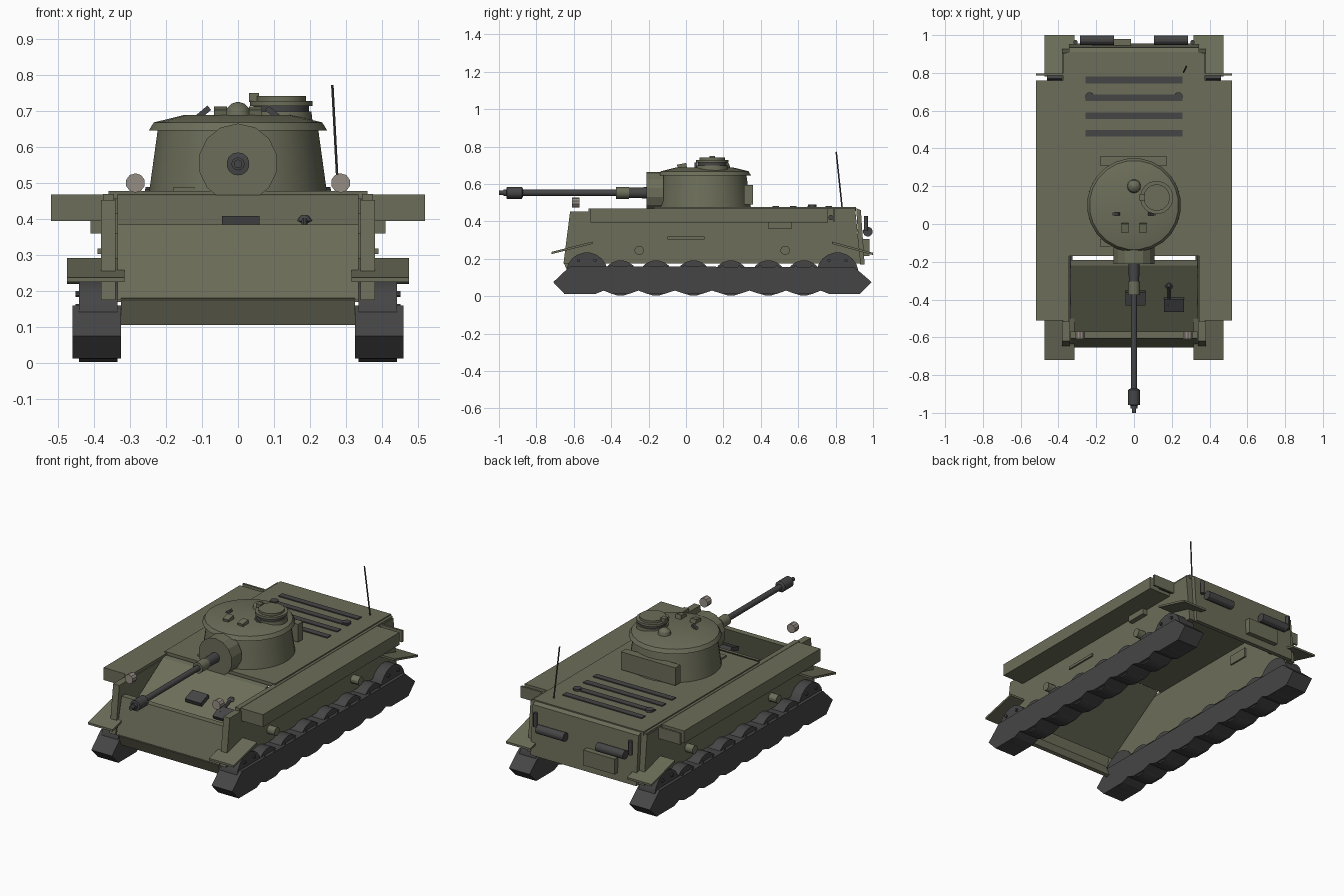
import bpy, bmesh, math
from mathutils import Vector

if "Cube" in bpy.data.objects:
    bpy.data.objects.remove(bpy.data.objects["Cube"])


def material(name, rgb):
    m = bpy.data.materials.new(name)
    m.diffuse_color = (*rgb, 1)
    m.use_nodes = True
    m.node_tree.nodes["Principled BSDF"].inputs["Base Color"].default_value = m.diffuse_color
    return m


OLIVE = material("olive", (0.15, 0.155, 0.10))
DARK = material("dark_metal", (0.06, 0.06, 0.06))
LENS = material("lens", (0.30, 0.27, 0.23))


def finish(bm, name, mat, smooth=False):
    bmesh.ops.recalc_face_normals(bm, faces=bm.faces)
    me = bpy.data.meshes.new(name)
    bm.to_mesh(me)
    bm.free()
    ob = bpy.data.objects.new(name, me)
    bpy.context.collection.objects.link(ob)
    me.materials.append(mat)
    if smooth:
        bpy.ops.object.select_all(action='DESELECT')
        ob.select_set(True)
        bpy.context.view_layer.objects.active = ob
        bpy.ops.object.shade_smooth_by_angle(angle=math.radians(30))
    return ob


def box(name, x0, x1, y0, y1, z0, z1, mat=OLIVE, tilt=0):
    bm = bmesh.new()
    bmesh.ops.create_cube(bm, size=1)
    bmesh.ops.scale(bm, vec=(x1 - x0, y1 - y0, z1 - z0), verts=bm.verts)
    ob = finish(bm, name, mat)
    ob.location = ((x0 + x1) / 2, (y0 + y1) / 2, (z0 + z1) / 2)
    ob.rotation_euler.x = tilt
    return ob


def profile(name, pts, x0, x1, mat=OLIVE):
    """Extrude a (y, z) outline along x."""
    bm = bmesh.new()
    f = bm.faces.new([bm.verts.new((x0, y, z)) for y, z in pts])
    r = bmesh.ops.extrude_face_region(bm, geom=[f])
    vs = [v for v in r["geom"] if isinstance(v, bmesh.types.BMVert)]
    bmesh.ops.translate(bm, vec=(x1 - x0, 0, 0), verts=vs)
    return finish(bm, name, mat)


def lathe(name, pts, origin, axis=(0, 0, 1), n=16, mat=OLIVE, smooth=True):
    """Stack rings of (radius, height) along an axis and cap both ends."""
    bm = bmesh.new()
    rot = Vector((0, 0, 1)).rotation_difference(Vector(axis)).to_matrix()
    rings = [[bm.verts.new(rot @ Vector((r * math.cos(2 * math.pi * (i + .5) / n),
                                         r * math.sin(2 * math.pi * (i + .5) / n), h))
                           + Vector(origin)) for i in range(n)] for r, h in pts]
    for a, b in zip(rings, rings[1:]):
        for i in range(n):
            j = (i + 1) % n
            bm.faces.new((a[i], a[j], b[j], b[i]))
    bm.faces.new(rings[0][::-1])
    bm.faces.new(rings[-1])
    return finish(bm, name, mat, smooth)


def rod(name, a, b, r, n=12, mat=DARK):
    d = Vector(b) - Vector(a)
    return lathe(name, [(r, 0), (r, d.length)], a, d.normalized(), n, mat)


# Hull: open-bottomed shell of plates
box("engine_deck", -.36, .36, -.17, .91, .455, .477)
profile("front_plate", [(-.57, .385), (-.605, .385), (-.655, .175), (-.63, .175)], -.335, .335)
profile("lower_front_plate", [(-.655, .18), (-.62, .105), (-.60, .11), (-.63, .18)], -.325, .325)
profile("sloped_front_plate", [(-.19, .47), (-.22, .465), (-.59, .235), (-.585, .21)], -.335, .335)
profile("rear_plate", [(.91, .47), (.935, .46), (.955, .17), (.93, .17)], -.345, .345)

for s, side in ((1, "right"), (-1, "left")):
    # Side walls and long sponson boxes
    profile(side + "_hull_wall", [(-.62, .452), (-.655, .175), (.935, .175), (.905, .46)],
            s * .34, s * .38)
    box(side + "_upper_rail", *sorted((s * .345, s * .375)), -.52, .905, .45, .47)
    box(side + "_sponson", *sorted((s * .36, s * .52)), -.51, .76, .395, .468)
    box(side + "_sponson_bracket", *sorted((s * .37, s * .52)), .785, .797, .40, .468)
    rod(side + "_rear_roller", (s * .37, .775, .42), (s * .46, .775, .42), .014)
    box(side + "_wall_hatch", *sorted((s * .33, s * .41)), .44, .565, .36, .415)
    box(side + "_wall_slot", *sorted((s * .375, s * .39)), -.10, .10, .303, .318)
    for y in (-.25, .53):
        rod(side + "_roller_stub", (s * .36, y, .245), (s * .43, y, .245), .025, 12, OLIVE)

    # Mudguards
    profile(side + "_front_mudguard", [(-.72, .225), (-.5, .28), (-.5, .292), (-.72, .237)],
            s * .315, s * .475)
    profile(side + "_rear_mudguard", [(.78, .28), (1, .22), (1, .232), (.78, .292)],
            s * .315, s * .475)

    # Track with a scalloped underside
    wheels = [-.53, -.35, -.16, .04, .24, .44, .63, .81]
    outline = [(-.71, .075)]
    for i, y in enumerate(wheels):
        outline += [(y - (.12 if i == 0 else .045), .012), (y + (.12 if i == 7 else .045), .012)]
        if i < 7:
            outline.append(((y + wheels[i + 1]) / 2, .03))
    outline += [(.993, .075), (.90, .155), (-.62, .16)]
    profile(side + "_track", outline, s * .325, s * .46, DARK)

    # Road wheels, larger at the two ends
    for i, y in enumerate(wheels):
        end = i in (0, 7)
        r, z = (.112, .122) if end else (.095, .097)
        rod(side + "_road_wheel", (s * .335, y, z), (s * .442, y, z), r, 20)
        for dy in (-.045, .045):
            h = z + r * .62
            rod(side + "_wheel_bolt", (s * .44, y + dy, h), (s * .452, y + dy, h), .009, 8)

    # Headlights, mufflers and exhaust pipes
    rod(side + "_headlight", (s * .285, -.61, .5), (s * .285, -.57, .5), .027, 10, LENS)
    rod(side + "_muffler", (s * .105, .972, .345), (s * .285, .972, .345), .026)
    rod(side + "_exhaust_pipe", (s * .31, .962, .35), (s * .31, .962, .43), .012)
    rod(side + "_deck_cap", (s * .235, .675, .475), (s * .235, .675, .489), .023)

# Rear stowage, deck grilles, antenna, front fittings
box("rear_box", -.22, -.015, .935, .98, .215, .305)
for y in (.48, .573, .668, .763):
    box("deck_grille", -.258, .258, y - .018, y + .018, .472, .483, DARK)
rod("antenna", (.278, .835, .47), (.262, .803, .772), .004, 6)
box("vision_flap", -.045, .06, -.43, -.355, .372, .396, DARK, .35)
box("gun_port_plate", .16, .265, -.465, -.39, .345, .368, DARK, .5)
rod("gun_port_barrel", (.185, -.43, .36), (.185, -.33, .398), .009, 8)
lathe("gun_port_ball", [(.010, -.016), (.022, 0), (.010, .016)], (.185, -.325, .395), n=10, mat=DARK)

# Turret shell with overhanging roof
T = (0, .10, 0)
lathe("turret_body", [(.248, .475), (.224, .648)], T, n=32)
lathe("turret_roof", [(.249, .646), (.246, .652), (.236, .668), (.15, .689)], T, n=24)
lathe("mantlet", [(.11, -.12), (.11, .21)][:1] + [(.11, -.212)], (0, 0, .555), (0, 1, 0), 14, smooth=False)
box("turret_bin", -.18, .175, .31, .357, .49, .595)
box("turret_step", -.18, -.12, -.12, -.08, .475, .487)

# Gun, turned around the y axis from the mantlet forward
lathe("gun_barrel", [(.030, .20), (.028, .305), (.017, .306), (.017, .88)], (0, 0, .553), (0, -1, 0), 14, DARK)
rod("barrel_collar", (0, -.375, .553), (0, -.305, .553), .032, 14, OLIVE)
lathe("muzzle_brake", [(.022, .872), (.032, .878), (.032, .958), (.018, .96), (.018, .976),
                       (.012, .977), (.012, 1.0)], (0, 0, .553), (0, -1, 0), 14, DARK)

# Commander's cupola
C = (.12, .14, 0)
lathe("cupola_base", [(.088, .672), (.085, .698)], C, n=20)
lathe("cupola_vision_ring", [(.078, .698), (.078, .716)], C, n=20, mat=DARK)
lathe("cupola_rim", [(.088, .714), (.088, .728)], C, n=20)
lathe("cupola_lid", [(.07, .728), (.07, .741)], C, n=20)
box("cupola_hinge", .03, .058, .125, .155, .725, .75)

# Roof fittings
lathe("roof_vent", [(.036, .675), (.036, .69), (.031, .708), (.018, .720), (.004, .725)], (0, .20, 0), n=16)
for s in (-1, 1):
    box("roof_block", s * .048 - .018, s * .048 + .018, -.045, .005, .672, .708, OLIVE, .2)
    p = box("periscope", s * .095 - .02, s * .095 + .02, .045, .062, .688, .704, DARK)
    p.rotation_euler.y = s * .7
